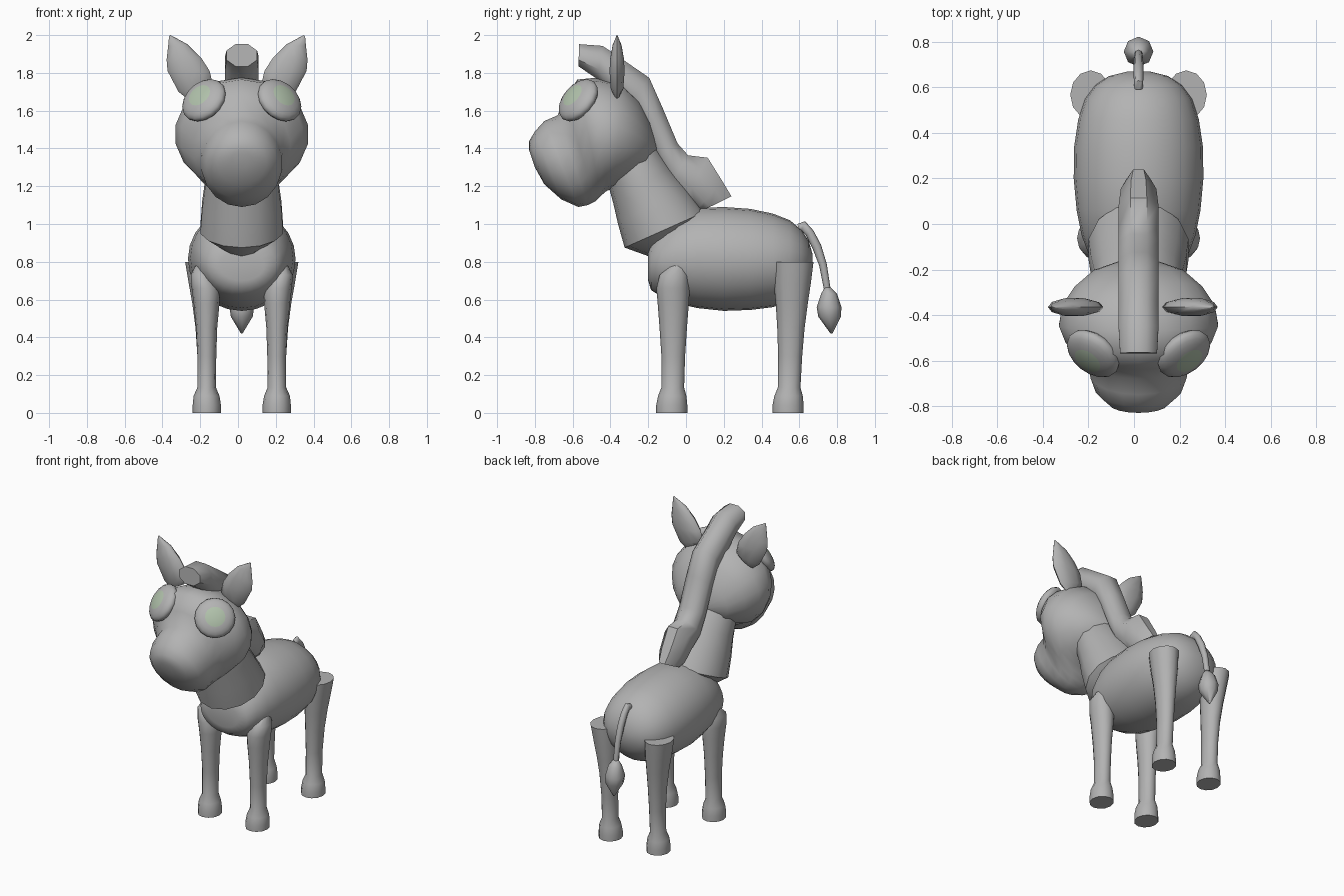
import bpy, bmesh, math
from mathutils import Vector, Matrix

MID = 0.02  # x of the body's centre line


def material(name, rgb):
    m = bpy.data.materials.new(name)
    m.diffuse_color = (*rgb, 1)
    return m


GREY = material("soft grey", (0.45, 0.45, 0.45))
GREEN = material("pale green", (0.44, 0.54, 0.41))


def finish(name, bm, angle=40, mats=(GREY,)):
    bmesh.ops.recalc_face_normals(bm, faces=bm.faces)
    for f in bm.faces:
        f.smooth = True
    me = bpy.data.meshes.new(name)
    bm.to_mesh(me)
    bm.free()
    for m in mats:
        me.materials.append(m)
    me.set_sharp_from_angle(angle=math.radians(angle))
    ob = bpy.data.objects.new(name, me)
    bpy.context.collection.objects.link(ob)
    return ob


def loft(name, rings, sides=16, angle=40, turn=0.0):
    """Skin elliptical rings: each ring is (point a, point b, half width direction)."""
    bm = bmesh.new()
    loops = []
    for a, b, w in rings:
        a, b, w = Vector(a), Vector(b), Vector(w)
        c, h = (a + b) / 2, (a - b) / 2
        loops.append([bm.verts.new(c + h * math.cos(t) + w * math.sin(t))
                      for t in ((i + turn) * math.tau / sides for i in range(sides))])
    for p, q in zip(loops, loops[1:]):
        for i in range(sides):
            j = (i + 1) % sides
            bm.faces.new((p[i], p[j], q[j], q[i]))
    bm.faces.new(loops[0])
    bm.faces.new(loops[-1])
    return finish(name, bm, angle)


def side_loft(name, rows, cx=MID, **kw):
    """Rows of (y1, z1, y2, z2, half width) read in the side plane."""
    return loft(name, [((cx, r[0], r[1]), (cx, r[2], r[3]), (r[4], 0, 0)) for r in rows], **kw)


# Barrel body
side_loft("body", [
    (-.20, .86, -.20, .70, .12), (-.185, .92, -.185, .65, .18), (-.13, .99, -.13, .615, .22),
    (-.05, 1.05, -.05, .58, .25), (.06, 1.085, .06, .555, .272), (.20, 1.09, .20, .54, .285),
    (.34, 1.08, .34, .545, .283), (.46, 1.055, .46, .56, .265), (.55, 1.02, .55, .59, .235),
    (.61, .97, .61, .64, .19), (.65, .91, .65, .70, .13), (.67, .84, .67, .77, .05)],
    sides=24, angle=60)

# Neck
side_loft("neck", [
    (.05, 1.02, -.20, .83, .13), (.10, 1.065, -.325, .875, .225), (.0, 1.20, -.36, 1.0, .215),
    (-.08, 1.30, -.385, 1.11, .20), (-.15, 1.40, -.41, 1.20, .195), (-.22, 1.48, -.43, 1.28, .17)],
    sides=14)

# Head and muzzle
side_loft("head", [
    (-.15, 1.42, -.16, 1.36, .06), (-.19, 1.55, -.22, 1.27, .20), (-.25, 1.66, -.31, 1.22, .285),
    (-.34, 1.745, -.38, 1.19, .34), (-.47, 1.775, -.42, 1.175, .355), (-.575, 1.765, -.45, 1.15, .325),
    (-.64, 1.67, -.48, 1.12, .26), (-.68, 1.575, -.52, 1.10, .22), (-.75, 1.545, -.57, 1.09, .215),
    (-.80, 1.49, -.66, 1.13, .19), (-.83, 1.44, -.75, 1.21, .13), (-.83, 1.39, -.80, 1.30, .05)],
    sides=18, angle=60)

# Mane
side_loft("mane", [
    (-.565, 1.957, -.57, 1.83, .088), (-.44, 1.95, -.47, 1.76, .095), (-.32, 1.87, -.40, 1.68, .095),
    (-.19, 1.78, -.31, 1.62, .095), (-.12, 1.62, -.23, 1.50, .095), (-.04, 1.43, -.16, 1.34, .095),
    (.015, 1.37, -.09, 1.20, .095), (.12, 1.36, -.01, 1.12, .095), (.20, 1.23, .05, 1.07, .085),
    (.247, 1.15, .075, 1.065, .06)], sides=8, turn=.5, angle=50)

# Tail cord and tuft
side_loft("tail_cord", [
    (.59, 1.00, .60, .95, .018), (.63, 1.015, .61, .965, .02), (.675, .965, .635, .94, .022),
    (.715, .89, .67, .87, .022), (.745, .79, .705, .78, .02), (.765, .66, .73, .655, .018),
    (.765, .60, .735, .60, .015)], sides=8, angle=60)
side_loft("tail_tuft", [
    (.765, .665, .735, .665, .02), (.80, .63, .715, .63, .045), (.823, .56, .692, .56, .065),
    (.82, .51, .70, .51, .058), (.775, .42, .765, .42, .004)], sides=8, angle=60)

for s, label in ((-1, "left"), (1, "right")):
    def leg(name, rows):
        # Rows of (z, y min, y max, x inner, x outer)
        loft(label + name, [((MID + s * (xi + xo) / 2, y0, z), (MID + s * (xi + xo) / 2, y1, z),
                             ((xo - xi) / 2, 0, 0)) for z, y0, y1, xi, xo in rows],
             sides=12, angle=45)

    hoof = [(0, -.08, .085, .11, .26), (.04, -.08, .085, .11, .26), (.09, -.07, .08, .118, .255),
            (.135, -.052, .068, .137, .235)]
    # Front leg
    leg("_front_leg", [(z, y0 - .078, y1 - .078, xi, xo) for z, y0, y1, xi, xo in hoof] + [
        (.30, -.13, -.005, .135, .235), (.45, -.14, .005, .13, .242), (.58, -.15, .015, .118, .255),
        (.66, -.157, .02, .115, .265), (.73, -.14, .015, .15, .27), (.79, -.07, .0, .195, .24)])
    # Back leg
    leg("_back_leg", [(z, y0 + .538, y1 + .538, xi, xo) for z, y0, y1, xi, xo in hoof] + [
        (.30, .488, .615, .135, .235), (.45, .483, .628, .13, .245), (.58, .475, .645, .125, .262),
        (.68, .465, .66, .12, .28), (.80, .46, .675, .12, .30)])

    # Ear: leaf shape in the front plane
    ear = [(.16, 1.71, .26, 1.66, .015), (.13, 1.745, .31, 1.70, .035), (.145, 1.81, .368, 1.81, .042),
           (.19, 1.88, .373, 1.87, .038), (.26, 1.95, .365, 1.94, .025), (.352, 2.0, .36, 1.995, .003)]
    loft(label + "_ear", [((s * a - .005, -.365, b), (s * c - .005, -.365, d), (0, w, 0))
                          for a, b, c, d, w in ear], sides=10, angle=50)

    # Eye: flattened ball with a green centre
    bm = bmesh.new()
    bmesh.ops.create_uvsphere(bm, u_segments=16, v_segments=12, radius=1)
    for f in bm.faces:
        if f.calc_center_median().z > math.cos(math.radians(30)):
            f.material_index = 1
    aim = Vector((s * .5, -.65, .55)).to_track_quat('Z', 'Y').to_matrix().to_4x4()
    place = Matrix.Translation((MID + s * .2, -.57, 1.655)) @ aim
    bm.transform(place @ Matrix.Diagonal((.13, .13, .055, 1)))
    finish(label + "_eye", bm, 60, (GREY, GREEN))
